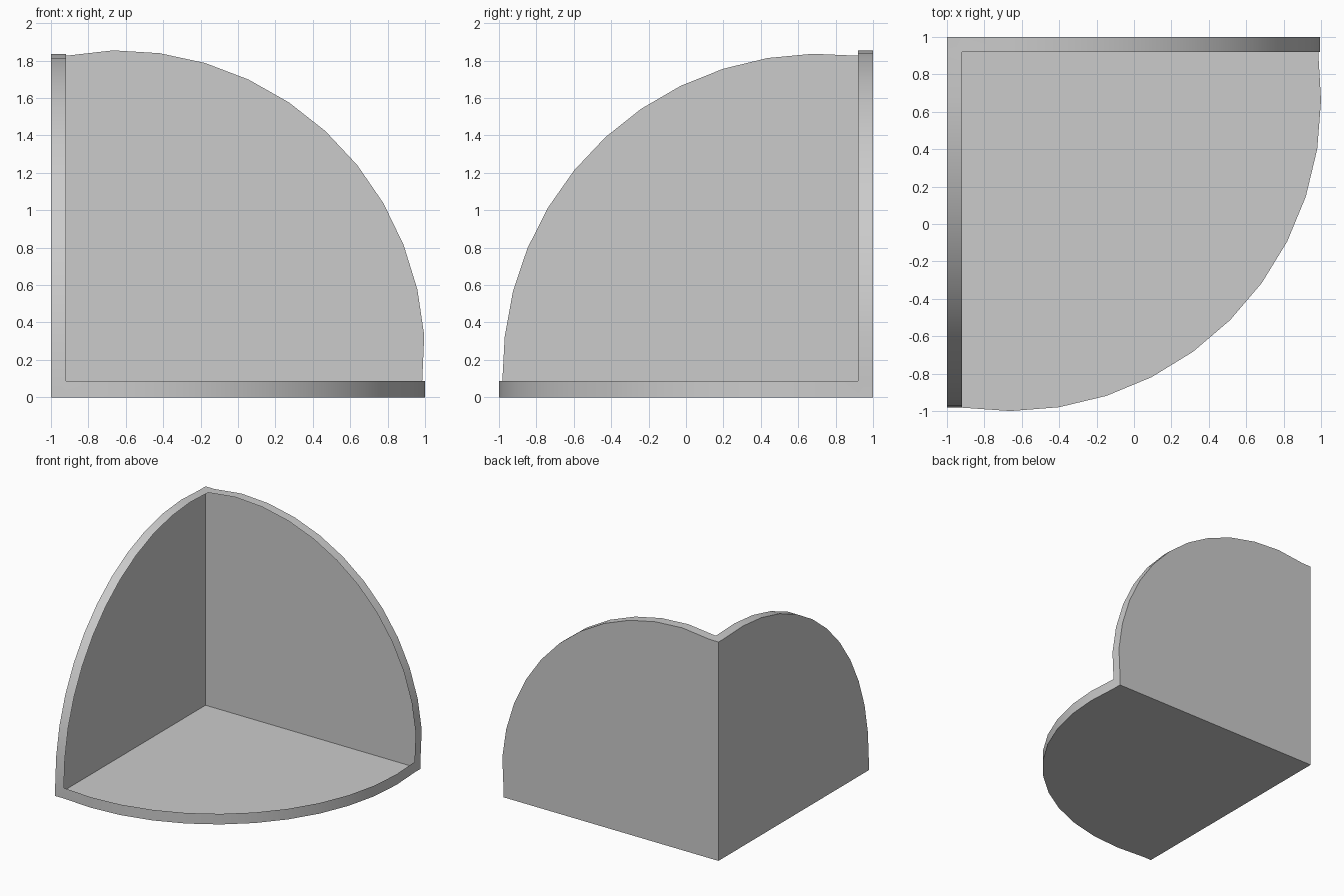
import bpy, bmesh, math
from mathutils import Vector

if "Cube" in bpy.data.objects:
    bpy.data.objects.remove(bpy.data.objects["Cube"])

ORIGIN = Vector((-1, 1, 0))            # corner where the three sheets meet
DIRS = [Vector((1, 0, 0)), Vector((0, -1, 0)), Vector((0, 0, 1))]
RIM = [0.08, 0.08, 0.088]              # rim width along each direction
END = [1.985, 1.982, 1.826]            # length of the corner edge along each direction
SEGMENTS = 12

bm = bmesh.new()


def vert(a, b, n, pa, pb, pn):
    """Vertex at distances pa, pb, pn from the corner along directions a, b, n."""
    return bm.verts.new(ORIGIN + DIRS[a] * pa + DIRS[b] * pb + DIRS[n] * pn)


def panel(a, b, n, centre, radius, start, end):
    """Thin quarter-round sheet with a rim folded inwards along its curved edge."""
    arc = []
    for i in range(SEGMENTS + 1):
        t = math.radians(start + (end - start) * i / SEGMENTS)
        arc.append((centre[0] + radius * math.cos(t), centre[1] + radius * math.sin(t)))
    arc[0] = (END[a], RIM[b])
    arc[-1] = (RIM[a], END[b])

    outline = [(END[a], 0)] + arc + [(0, END[b])]
    outer = [vert(a, b, n, p, q, 0) for p, q in outline]
    inner = [vert(a, b, n, p, q, RIM[n]) for p, q in arc]

    # flat sheet
    bm.faces.new([vert(a, b, n, 0, 0, 0)] + outer)
    # curved rim, mitred where it meets the neighbouring rims
    for i in range(SEGMENTS):
        bm.faces.new((outer[i + 1], outer[i + 2], inner[i + 1], inner[i]))
    bm.faces.new((outer[0], outer[1], inner[0]))
    bm.faces.new((outer[-2], outer[-1], inner[-1]))


panel(0, 1, 2, (0.34, 0.34), 1.66, -9, 99)            # floor
panel(0, 2, 1, (0.357, 0.212), 1.643, -4.5, 99.5)     # back
panel(1, 2, 0, (0.285, 0.143), 1.694, -2.1, 97)       # left side

# weld the sheets into one open shell
bmesh.ops.remove_doubles(bm, verts=bm.verts, dist=0.0005)
bmesh.ops.recalc_face_normals(bm, faces=bm.faces)

mesh = bpy.data.meshes.new("corner_shell")
bm.to_mesh(mesh)
bm.free()
shell = bpy.data.objects.new("corner_shell", mesh)
bpy.context.collection.objects.link(shell)
bpy.context.view_layer.objects.active = shell
shell.select_set(True)
bpy.ops.object.shade_smooth_by_angle(angle=math.radians(30))
